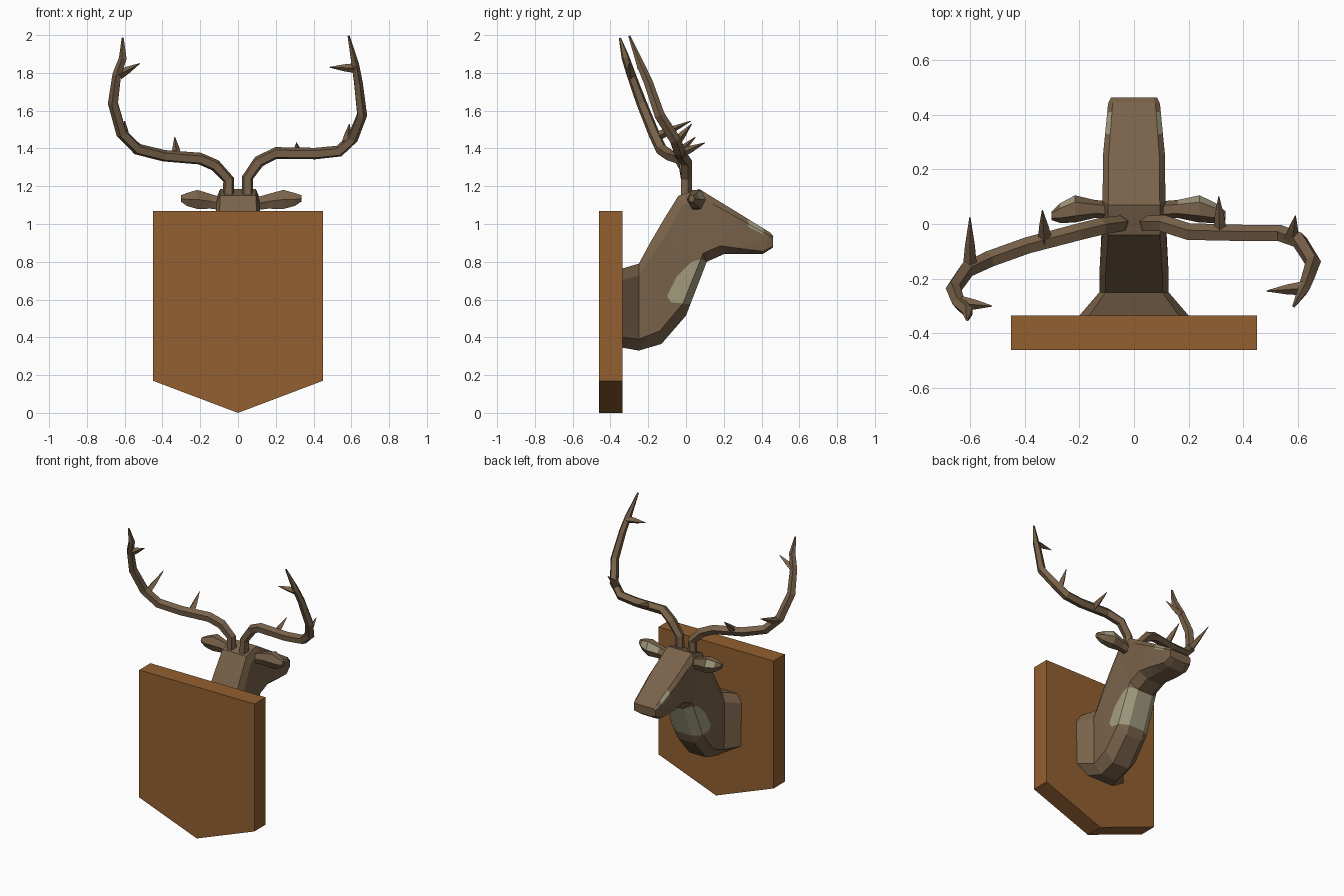
import bpy, bmesh, math
from mathutils import Vector

if "Cube" in bpy.data.objects:
    bpy.data.objects.remove(bpy.data.objects["Cube"])


def material(name, rgb):
    m = bpy.data.materials.new(name)
    m.diffuse_color = (*rgb, 1)
    m.use_nodes = True
    m.node_tree.nodes["Principled BSDF"].inputs["Base Color"].default_value = m.diffuse_color
    return m


WOOD = material("plaque wood", (0.29, 0.115, 0.03))
FUR = material("brown fur", (0.19, 0.122, 0.068))
CREAM = material("cream fur", (0.36, 0.33, 0.21))


def finish(bm, name, mats):
    bmesh.ops.recalc_face_normals(bm, faces=bm.faces)
    mesh = bpy.data.meshes.new(name)
    bm.to_mesh(mesh)
    bm.free()
    for m in mats:
        mesh.materials.append(m)
    ob = bpy.data.objects.new(name, mesh)
    bpy.context.collection.objects.link(ob)
    return ob


def loft(bm, rings):
    """Skin a list of equal-sized point rings and cap both ends."""
    loops = [[bm.verts.new(p) for p in r] for r in rings]
    n = len(loops[0])
    for a, b in zip(loops, loops[1:]):
        for i in range(n):
            j = (i + 1) % n
            bm.faces.new((a[i], a[j], b[j], b[i]))
    bm.faces.new(loops[0])
    bm.faces.new(loops[-1])


def tube(bm, path, radii, sides=5):
    """Sweep a tapering polygon along a path."""
    pts = [Vector(p) for p in path]
    up, rings = Vector((0, 1, 0)), []
    for i, p in enumerate(pts):
        d = (pts[min(i + 1, len(pts) - 1)] - pts[max(i - 1, 0)]).normalized()
        u = (up - d * up.dot(d)).normalized()
        up, v = u, d.cross(u)
        rings.append([p + radii[i] * (u * math.cos(a) + v * math.sin(a))
                      for a in (2 * math.pi * k / sides for k in range(sides))])
    loft(bm, rings)


def paint(bm, poly, test):
    """Cut a convex side-view (y, z) polygon into the mesh and colour it cream."""
    centre = sum((Vector(p) for p in poly), Vector((0, 0))) / len(poly)
    planes = []
    for a, b in zip(poly, poly[1:] + poly[:1]):
        e = Vector(b) - Vector(a)
        nrm = Vector((e.y, -e.x)).normalized()
        if nrm.dot(centre - Vector(a)) < 0:
            nrm = -nrm
        planes.append((Vector((0, *a)), Vector((0, *nrm))))
    for co, no in planes:
        bmesh.ops.bisect_plane(bm, geom=bm.verts[:] + bm.edges[:] + bm.faces[:],
                               plane_co=co, plane_no=no)
    bmesh.ops.recalc_face_normals(bm, faces=bm.faces)
    bm.normal_update()
    for f in bm.faces:
        c = f.calc_center_median()
        if all((c - co).dot(no) > 0 for co, no in planes) and test(f):
            f.material_index = 1


# Wall plaque: pointed shield
bm = bmesh.new()
shield = [(-0.45, 1.07), (-0.45, 0.17), (0, 0), (0.45, 0.17), (0.45, 1.07)]
loft(bm, [[(x, y, z) for x, z in shield] for y in (-0.46, -0.335)])
finish(bm, "wall_plaque", [WOOD])

# Head and neck: rings given by top (y, z), bottom (y, z), half width
sections = [
    ((-0.335, 0.765), (-0.335, 0.345), 0.20),
    ((-0.25, 0.79), (-0.25, 0.33), 0.127),
    ((-0.19, 0.90), (-0.13, 0.365), 0.127),
    ((-0.12, 1.02), (0.0, 0.515), 0.122),
    ((-0.04, 1.15), (0.11, 0.80), 0.115),
    ((0.07, 1.185), (0.20, 0.84), 0.115),
    ((0.25, 1.075), (0.29, 0.84), 0.113),
    ((0.445, 0.955), (0.405, 0.84), 0.095),
    ((0.462, 0.935), (0.46, 0.875), 0.085),
]
half = [(0.82, 0), (1, 0.14), (0.97, 0.87), (0.5, 1)]
outline = half + [(-x, t) for x, t in reversed(half)]
bm = bmesh.new()
loft(bm, [[(x * w, a[0] + (b[0] - a[0]) * t, a[1] + (b[1] - a[1]) * t)
           for x, t in outline] for a, b, w in sections])
# Throat patch, then small muzzle patches
paint(bm, [(-0.10, 0.62), (-0.08, 0.585), (0.03, 0.575), (0.13, 0.79),
           (0.08, 0.815), (0.03, 0.80), (-0.05, 0.72)], lambda f: True)
paint(bm, [(0.33, 1.03), (0.33, 0.985), (0.41, 0.945), (0.41, 0.985)],
      lambda f: abs(f.normal.x) > 0.3)
finish(bm, "head_and_neck", [FUR, CREAM])

# Ears: flattened lofts with cream inside
ear = [(0.06, 0.05, 1.10, 0.03, 0.035), (0.16, 0.055, 1.12, 0.033, 0.045),
       (0.24, 0.055, 1.13, 0.05, 0.058), (0.30, 0.04, 1.13, 0.036, 0.04),
       (0.335, 0.03, 1.135, 0.016, 0.02)]
for side, name, reach in ((-1, "left_ear", 0.9), (1, "right_ear", 1.0)):
    bm = bmesh.new()
    loft(bm, [[(side * x * reach, y + ry * math.cos(a), z + rz * math.sin(a))
               for a in (math.pi * k / 3 for k in range(6))]
              for x, y, z, ry, rz in ear])
    bmesh.ops.recalc_face_normals(bm, faces=bm.faces)
    bm.normal_update()
    for f in bm.faces:
        c = f.calc_center_median()
        if f.normal.y > 0.3 and f.normal.z > 0.1 and 0.19 < abs(c.x) < 0.28:
            f.material_index = 1
    finish(bm, name, [FUR, CREAM])

# Antlers: main beam plus three tines each
left_beam = [(-0.05, 0, 1.12), (-0.05, 0, 1.235), (-0.12, -0.01, 1.31),
             (-0.20, -0.03, 1.345), (-0.39, -0.08, 1.36), (-0.53, -0.13, 1.395),
             (-0.615, -0.17, 1.48), (-0.66, -0.235, 1.64), (-0.64, -0.29, 1.79),
             (-0.608, -0.32, 1.88), (-0.61, -0.35, 1.985)]
left_tines = [((-0.325, -0.06, 1.36), (-0.335, 0.05, 1.46)),
              ((-0.60, -0.16, 1.46), (-0.60, 0.025, 1.545)),
              ((-0.63, -0.29, 1.79), (-0.52, -0.30, 1.85))]
right_beam = [(0.05, 0, 1.12), (0.05, 0, 1.245), (0.11, 0, 1.33),
              (0.20, -0.03, 1.375), (0.41, -0.035, 1.372), (0.535, -0.035, 1.385),
              (0.605, -0.06, 1.45), (0.655, -0.14, 1.575), (0.635, -0.20, 1.75),
              (0.62, -0.24, 1.84), (0.585, -0.30, 1.995)]
right_tines = [((0.315, -0.035, 1.37), (0.31, 0.10, 1.43)),
               ((0.575, -0.055, 1.43), (0.59, 0.03, 1.53)),
               ((0.62, -0.235, 1.825), (0.485, -0.245, 1.83))]
radii = [0.033, 0.031, 0.033, 0.033, 0.032, 0.032, 0.031, 0.029, 0.025, 0.022, 0.006]
for name, beam, tines in (("left_antler", left_beam, left_tines),
                          ("right_antler", right_beam, right_tines)):
    bm = bmesh.new()
    tube(bm, beam, radii)
    for a, b in tines:
        mid = Vector(a).lerp(Vector(b), 0.45)
        tube(bm, [a, mid, b], [0.026, 0.018, 0.002], 4)
    finish(bm, name, [FUR])
